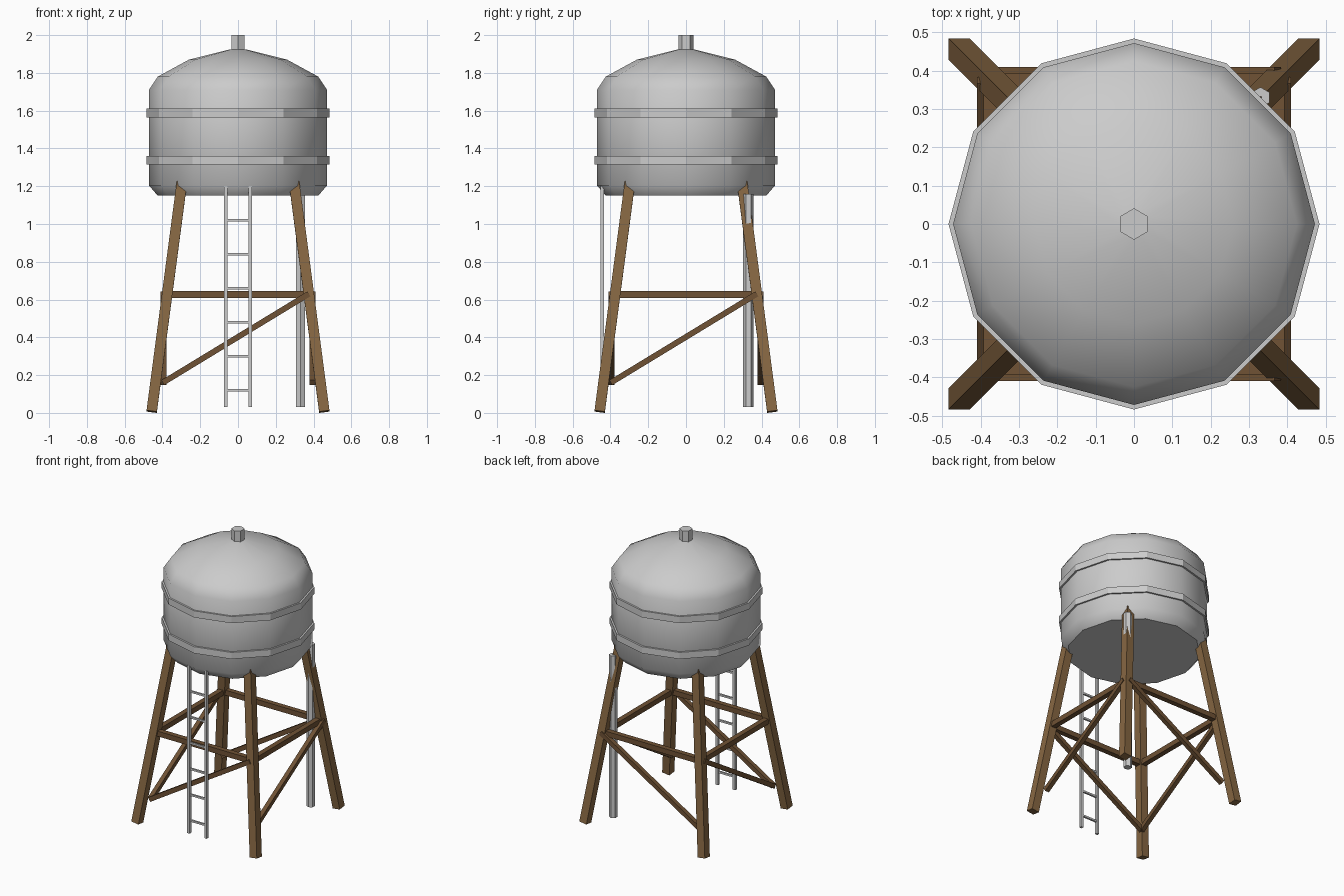
import bpy, math
from mathutils import Vector

if "Cube" in bpy.data.objects:
    bpy.data.objects.remove(bpy.data.objects["Cube"])


def material(name, rgb):
    m = bpy.data.materials.new(name)
    m.diffuse_color = (*rgb, 1)
    m.use_nodes = True
    m.node_tree.nodes["Principled BSDF"].inputs["Base Color"].default_value = m.diffuse_color
    return m


wood = material("wood", (0.24, 0.135, 0.055))
dark_wood = material("dark_wood", (0.16, 0.085, 0.035))


def add_mesh(name, verts, faces, mat=None):
    me = bpy.data.meshes.new(name)
    me.from_pydata(verts, [], faces)
    ob = bpy.data.objects.new(name, me)
    bpy.context.collection.objects.link(ob)
    if mat:
        me.materials.append(mat)
    return ob


def loft(name, rings, mat=None):
    """Join rings of equal point count and cap both ends."""
    n = len(rings[0])
    faces = [(r * n + i, r * n + (i + 1) % n, (r + 1) * n + (i + 1) % n, (r + 1) * n + i)
             for r in range(len(rings) - 1) for i in range(n)]
    faces.append(tuple(reversed(range(n))))
    faces.append(tuple(range((len(rings) - 1) * n, len(rings) * n)))
    return add_mesh(name, [v for ring in rings for v in ring], faces, mat)


def beam(name, a, b, r, n=4, up=(0, 0, 1), phase=math.pi / 4, mat=None):
    """Prism with n sides from a to b, first corner turned by phase from up."""
    a, b, up = Vector(a), Vector(b), Vector(up)
    d = (b - a).normalized()
    u = (up - d * up.dot(d)).normalized()
    v = d.cross(u)
    angles = [phase + 2 * math.pi * i / n for i in range(n)]
    off = [(u * math.cos(t) + v * math.sin(t)) * r for t in angles]
    return loft(name, [[p + o for o in off] for p in (a, b)], mat)


def ring(r, z, n=12):
    return [(r * math.cos(2 * math.pi * i / n), r * math.sin(2 * math.pi * i / n), z)
            for i in range(n)]


# Tank with domed roof
profile = [(0.425, 1.15), (0.472, 1.205), (0.472, 1.71), (0.425, 1.78), (0.26, 1.87), (0.04, 1.925)]
tank = loft("tank", [ring(r, z) for r, z in profile])
bpy.context.view_layer.objects.active = tank
tank.select_set(True)
bpy.ops.object.shade_smooth_by_angle(angle=math.radians(47))
tank.select_set(False)

# Tank bands and roof vent
for i, z in enumerate((1.315, 1.565)):
    loft(f"tank_band_{i + 1}", [ring(0.484, z), ring(0.484, z + 0.046)])
beam("roof_vent", (0, 0, 1.91), (0, 0, 2.0), 0.041, 6, (0, 1, 0), 0)

# Splayed legs, a corner of each section pointing outward
for sx in (-1, 1):
    for sy in (-1, 1):
        beam("leg", (0.457 * sx, 0.457 * sy, 0.007), (0.297 * sx, 0.297 * sy, 1.22),
             0.039, 4, (sx, sy, 0), math.pi / 4, wood)

# Horizontal and diagonal braces on all four sides
for s in (-1, 1):
    h, d = 0.374 * s, 0.395 * s
    beam("front_back_rail", (-0.375, h, 0.627), (0.375, h, 0.627), 0.0255, mat=dark_wood)
    beam("side_rail", (h, -0.375, 0.627), (h, 0.375, 0.627), 0.0255, mat=dark_wood)
    beam("front_back_diagonal", (-0.398, d, 0.16), (0.375, d, 0.63), 0.0215, mat=dark_wood)
    beam("side_diagonal", (d, -0.398, 0.16), (d, 0.375, 0.63), 0.0215, mat=dark_wood)

# Ladder
for s in (-1, 1):
    beam("ladder_rail", (0.066 * s, -0.443, 0.03), (0.066 * s, -0.443, 1.2), 0.013, up=(0, 1, 0))
for i in range(6):
    z = 0.12 + 0.18 * i
    beam("ladder_rung", (-0.066, -0.443, z), (0.066, -0.443, z), 0.009)

# Drain pipe
beam("drain_pipe", (0.33, 0.33, 0.03), (0.33, 0.33, 1.16), 0.027, 6, (0, 1, 0), 0)

# Square off the leg section so its corners point outward along the diagonal
for ob in [o for o in bpy.data.objects if o.name.startswith("leg")]:
    me = ob.data
    n = len(me.vertices) // 2
    for base in (0, n):
        c = sum((me.vertices[base + i].co for i in range(n)), Vector()) / n
        axis = (me.vertices[n].co - me.vertices[0].co).normalized()
        for i in range(n):
            w = me.vertices[base + i]
            t = w.co - c
            w.co = c + (t + axis.cross(t)) / math.sqrt(2)
